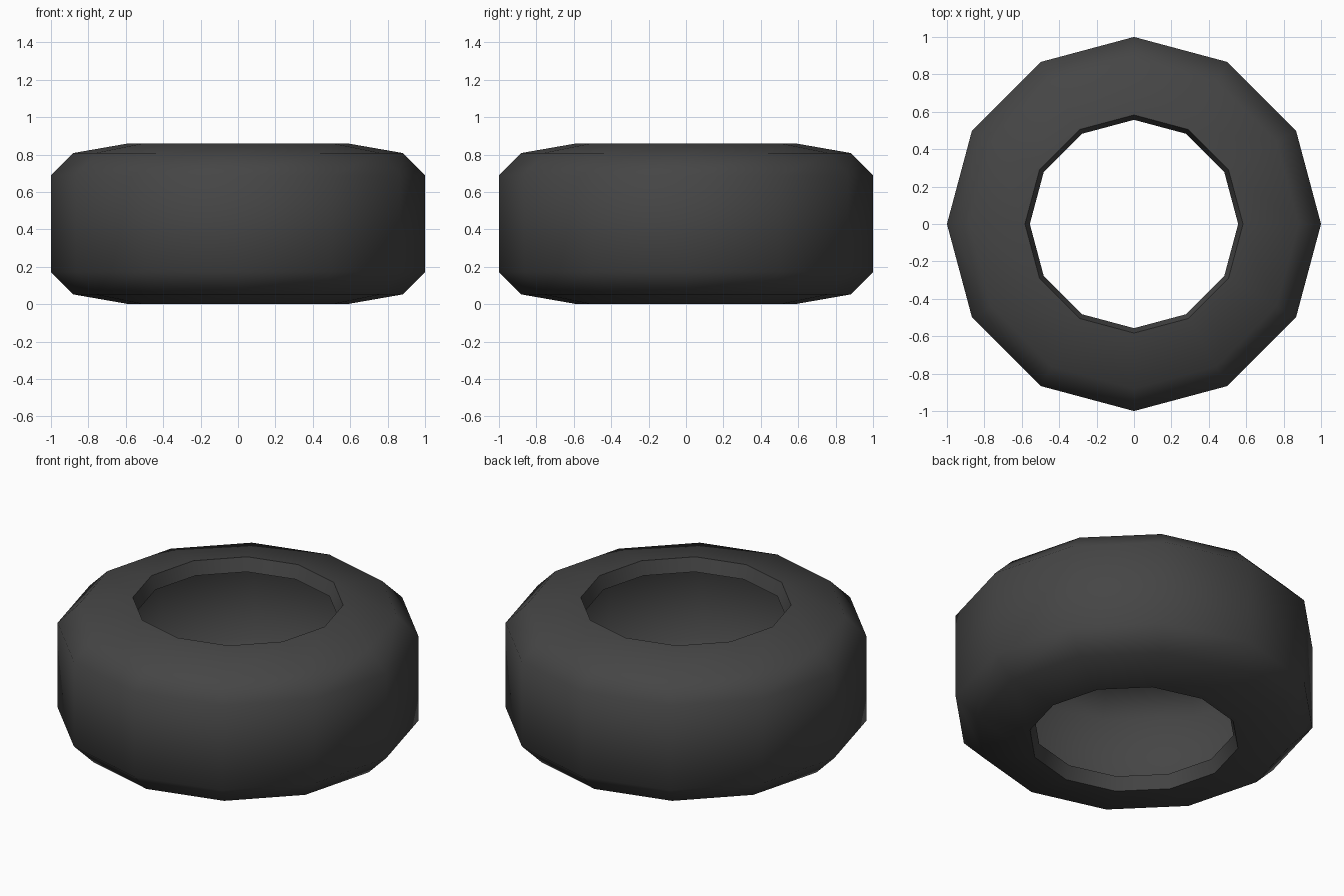
import bpy, bmesh
from math import cos, sin, pi, radians

if "Cube" in bpy.data.objects:
    bpy.data.objects.remove(bpy.data.objects["Cube"])

SIDES = 12
HEIGHT = 0.86

# Lower half of the hollow tyre section (radius, z), inner lip to tread
half = [(0.557, 0.08), (0.583, 0.0), (0.88, 0.052), (1.0, 0.172)]
profile = half + [(r, HEIGHT - z) for r, z in reversed(half)]

# Spin the section around z as an open shell
bm = bmesh.new()
rings = [[bm.verts.new((r * cos(2 * pi * i / SIDES), r * sin(2 * pi * i / SIDES), z))
          for i in range(SIDES)] for r, z in profile]
for a, b in zip(rings, rings[1:]):
    for i in range(SIDES):
        j = (i + 1) % SIDES
        bm.faces.new((a[i], a[j], b[j], b[i]))

mesh = bpy.data.meshes.new("tyre")
bm.to_mesh(mesh)
bm.free()
tyre = bpy.data.objects.new("tyre", mesh)
bpy.context.collection.objects.link(tyre)

# Dark rubber
rubber = bpy.data.materials.new("rubber")
rubber.diffuse_color = (0.06, 0.06, 0.06, 1)
rubber.use_nodes = True
rubber.node_tree.nodes["Principled BSDF"].inputs["Base Color"].default_value = rubber.diffuse_color
mesh.materials.append(rubber)

# Smooth tread and sidewalls, sharp rim lip
bpy.context.view_layer.objects.active = tyre
tyre.select_set(True)
bpy.ops.object.shade_smooth_by_angle(angle=radians(50))
